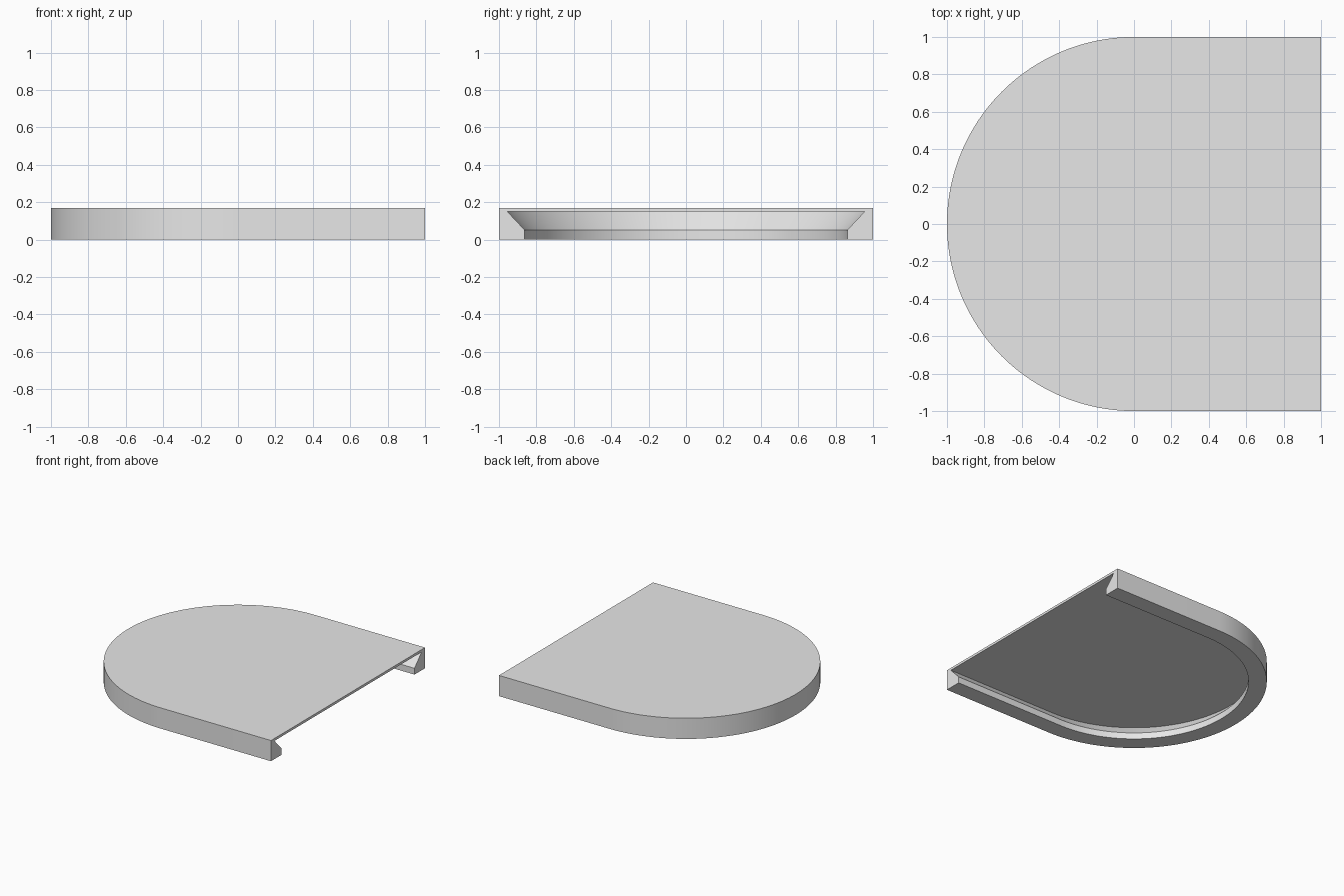
import bpy, bmesh, math

if "Cube" in bpy.data.objects:
    bpy.data.objects.remove(bpy.data.objects["Cube"])

ARC_SEGMENTS = 96
# wall cross-section: (radius / half width, height), from top edge round to ceiling edge
PROFILE = [(1.0, 0.17), (1.0, 0.0), (0.863, 0.0), (0.863, 0.052), (0.955, 0.15)]

grey = bpy.data.materials.new("light grey")
grey.diffuse_color = (0.8, 0.8, 0.8, 1)
grey.use_nodes = True
grey.node_tree.nodes["Principled BSDF"].inputs["Base Color"].default_value = grey.diffuse_color


def outline(r, z):
    """U-shaped outline: straight side, half circle, straight side."""
    pts = [(1, r, z)]
    for i in range(ARC_SEGMENTS + 1):
        a = math.pi / 2 + math.pi * i / ARC_SEGMENTS
        pts.append((r * math.cos(a), r * math.sin(a), z))
    return pts + [(1, -r, z)]


bm = bmesh.new()
rings = [[bm.verts.new(p) for p in outline(r, z)] for r, z in PROFILE]

# outer wall, rim underside, lip and sloped undercut
for a, b in zip(rings, rings[1:]):
    for i in range(len(a) - 1):
        bm.faces.new((a[i], b[i], b[i + 1], a[i + 1]))

bm.faces.new(rings[0])             # top panel
bm.faces.new(rings[-1][::-1])      # ceiling of the recess
# open end: cut face of the section
bm.faces.new([r[0] for r in rings] + [r[-1] for r in reversed(rings)])

bmesh.ops.recalc_face_normals(bm, faces=bm.faces)
mesh = bpy.data.meshes.new("rounded_cover")
bm.to_mesh(mesh)
bm.free()

cover = bpy.data.objects.new("rounded_cover", mesh)
bpy.context.collection.objects.link(cover)
mesh.materials.append(grey)

bpy.context.view_layer.objects.active = cover
cover.select_set(True)
bpy.ops.object.shade_smooth_by_angle(angle=math.radians(30))
